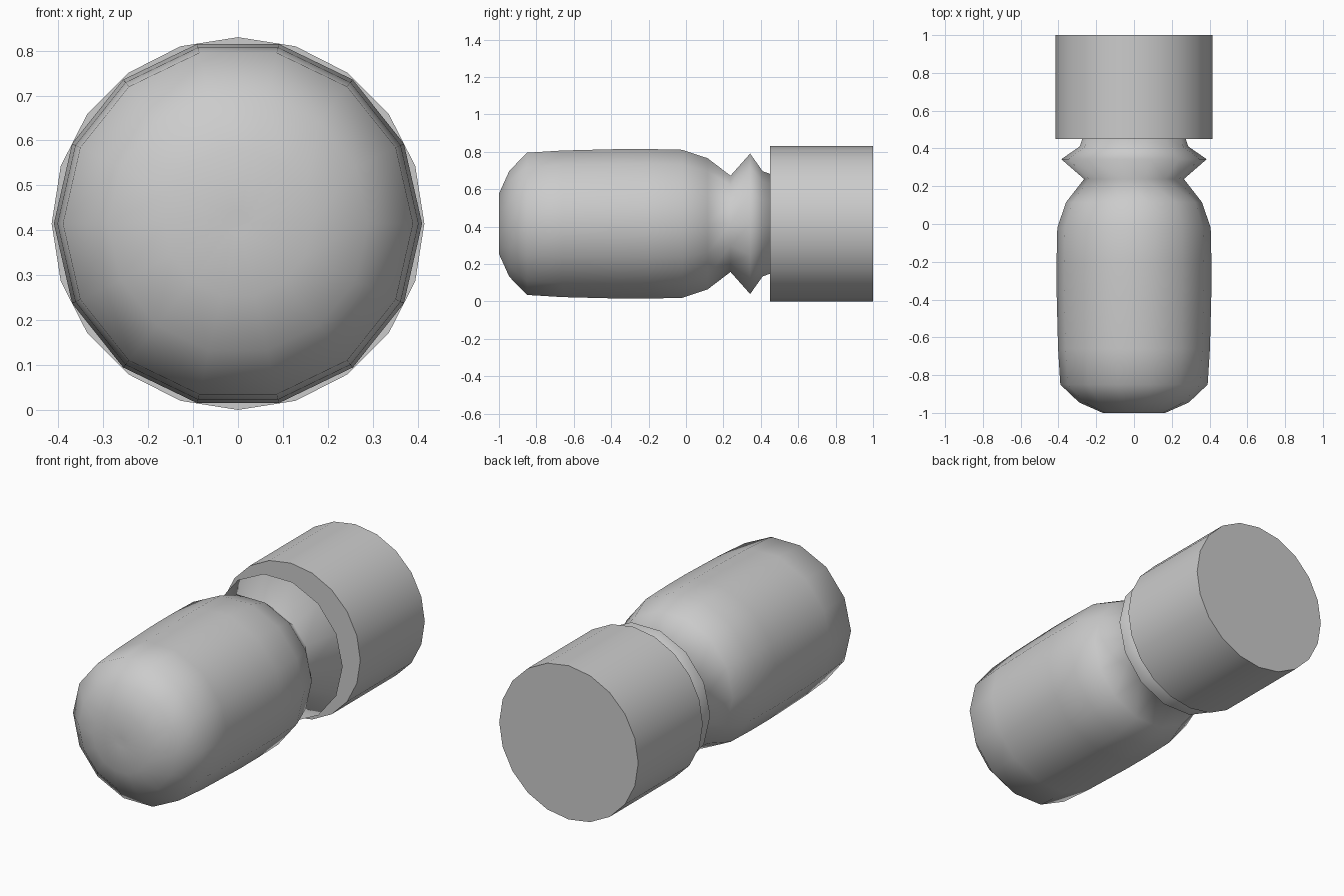
import bpy, bmesh, math

if "Cube" in bpy.data.objects:
    bpy.data.objects.remove(bpy.data.objects["Cube"])

AXIS_Z = 0.415  # height of the bottle's lying axis


def lathe(name, profile, sides):
    """Spin (radius, y) rings around the horizontal y axis and close both ends."""
    bm = bmesh.new()
    rings = []
    for r, y in profile:
        rings.append([bm.verts.new((r * math.cos(2 * math.pi * i / sides), y,
                                    AXIS_Z + r * math.sin(2 * math.pi * i / sides)))
                      for i in range(sides)])
    for a, b in zip(rings, rings[1:]):
        for i in range(sides):
            j = (i + 1) % sides
            bm.faces.new((a[i], a[j], b[j], b[i]))
    bm.faces.new(rings[0])
    bm.faces.new(rings[-1])
    bmesh.ops.recalc_face_normals(bm, faces=bm.faces)
    mesh = bpy.data.meshes.new(name)
    bm.to_mesh(mesh)
    bm.free()
    mesh.shade_smooth()
    obj = bpy.data.objects.new(name, mesh)
    bpy.context.collection.objects.link(obj)
    return obj


# Bottle body with rounded base, shoulder, groove and flared neck ring
lathe("bottle_body", [
    (0.027, -0.998), (0.165, -1.0), (0.29, -0.945), (0.39, -0.85),
    (0.402, -0.66), (0.41, -0.35), (0.41, -0.2), (0.406, -0.02),
    (0.36, 0.115), (0.264, 0.238), (0.385, 0.343), (0.288, 0.41),
    (0.27, 0.46)], 14)

# Screw cap: plain cylinder with crisp rims
cap = lathe("cap", [(0.415, 0.45), (0.415, 1.0)], 20)
bpy.ops.object.select_all(action='DESELECT')
cap.select_set(True)
bpy.context.view_layer.objects.active = cap
bpy.ops.object.shade_smooth_by_angle(angle=math.radians(30))
